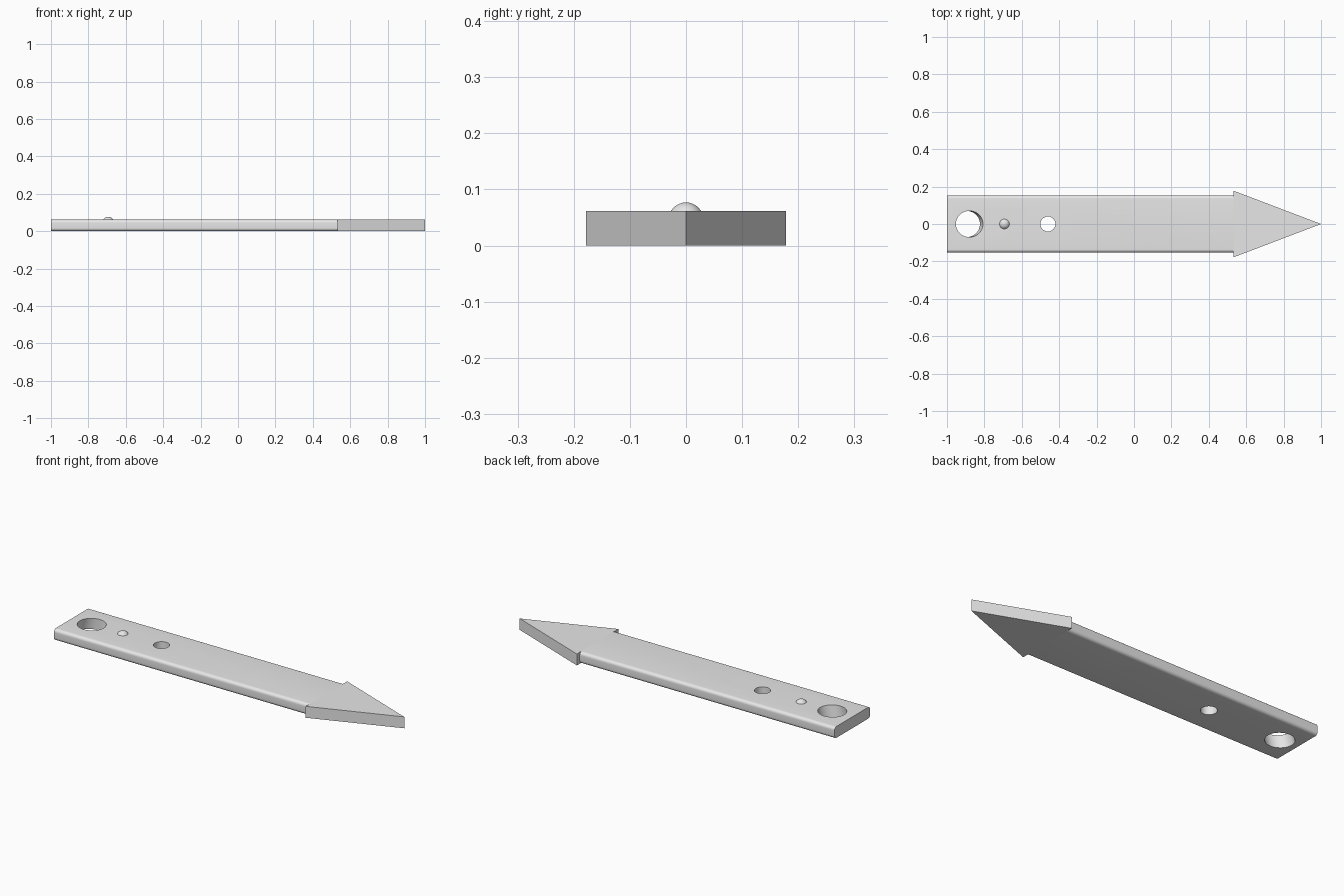
import bpy, bmesh, math
from mathutils import Vector

cube = bpy.data.objects.get("Cube")
if cube:
    bpy.data.objects.remove(cube, do_unlink=True)

THICK = 0.062        # plate thickness
SHOULDER = 0.532     # x where the shaft meets the arrow head
SHAFT_HALF = 0.153
HEAD_HALF = 0.178
ROUND = 0.017        # radius of the long shaft edges

grey = bpy.data.materials.new("plain_grey")
grey.use_nodes = True
grey.diffuse_color = (0.8, 0.8, 0.8, 1)
grey.node_tree.nodes["Principled BSDF"].inputs["Base Color"].default_value = (0.8, 0.8, 0.8, 1)


def prism(name, outline, direction):
    """Extrude a flat outline along a direction into a closed solid."""
    bm = bmesh.new()
    face = bm.faces.new([bm.verts.new(p) for p in outline])
    grown = bmesh.ops.extrude_face_region(bm, geom=[face])
    verts = [g for g in grown["geom"] if isinstance(g, bmesh.types.BMVert)]
    bmesh.ops.translate(bm, verts=verts, vec=Vector(direction))
    bmesh.ops.recalc_face_normals(bm, faces=bm.faces)
    mesh = bpy.data.meshes.new(name)
    bm.to_mesh(mesh)
    bm.free()
    obj = bpy.data.objects.new(name, mesh)
    bpy.context.collection.objects.link(obj)
    mesh.materials.append(grey)
    return obj


def activate(obj):
    bpy.ops.object.select_all(action='DESELECT')
    obj.select_set(True)
    bpy.context.view_layer.objects.active = obj


def drill(obj, x, radius, tilt=0.0):
    """Cut a round hole through the plate, leaning towards +x by tilt."""
    bpy.ops.mesh.primitive_cylinder_add(vertices=64, radius=radius, depth=0.3,
                                        location=(x, 0, THICK / 2), rotation=(0, tilt, 0))
    cutter = bpy.context.object
    cutter.name = "hole_cutter"
    cutter.hide_render = True
    cutter.data.materials.append(grey)
    activate(obj)
    mod = obj.modifiers.new("hole", 'BOOLEAN')
    mod.operation = 'DIFFERENCE'
    mod.solver = 'EXACT'
    mod.object = cutter
    bpy.ops.object.modifier_apply(modifier=mod.name)
    bpy.data.objects.remove(cutter, do_unlink=True)


# Shaft: rounded cross-section swept along x
section = []
corners = [(1, 1), (-1, 1), (-1, -1), (1, -1)]
for quarter, (sy, sz) in enumerate(corners):
    cy = sy * (SHAFT_HALF - ROUND)
    cz = THICK / 2 + sz * (THICK / 2 - ROUND)
    for step in range(9):
        a = (quarter + step / 8) * math.pi / 2
        section.append((-1, cy + ROUND * math.cos(a), cz + ROUND * math.sin(a)))
shaft = prism("shaft", section, (SHOULDER + 1, 0, 0))

# Holes: a large leaning one at the end and a small straight one
drill(shaft, -0.888, 0.07, math.radians(15))
drill(shaft, -0.46, 0.04)
activate(shaft)
bpy.ops.object.shade_smooth_by_angle(angle=math.radians(30))

# Arrow head: sharp-edged triangular plate
prism("arrow_head",
      [(SHOULDER, -HEAD_HALF, 0), (1, 0, 0), (SHOULDER, HEAD_HALF, 0)],
      (0, 0, THICK))

# Stud: small dome between the two holes
bpy.ops.mesh.primitive_uv_sphere_add(segments=32, ring_count=16, radius=0.031,
                                     location=(-0.693, 0, 0.046))
stud = bpy.context.object
stud.name = "stud"
stud.data.materials.append(grey)
bpy.ops.object.shade_smooth_by_angle(angle=math.radians(30))
